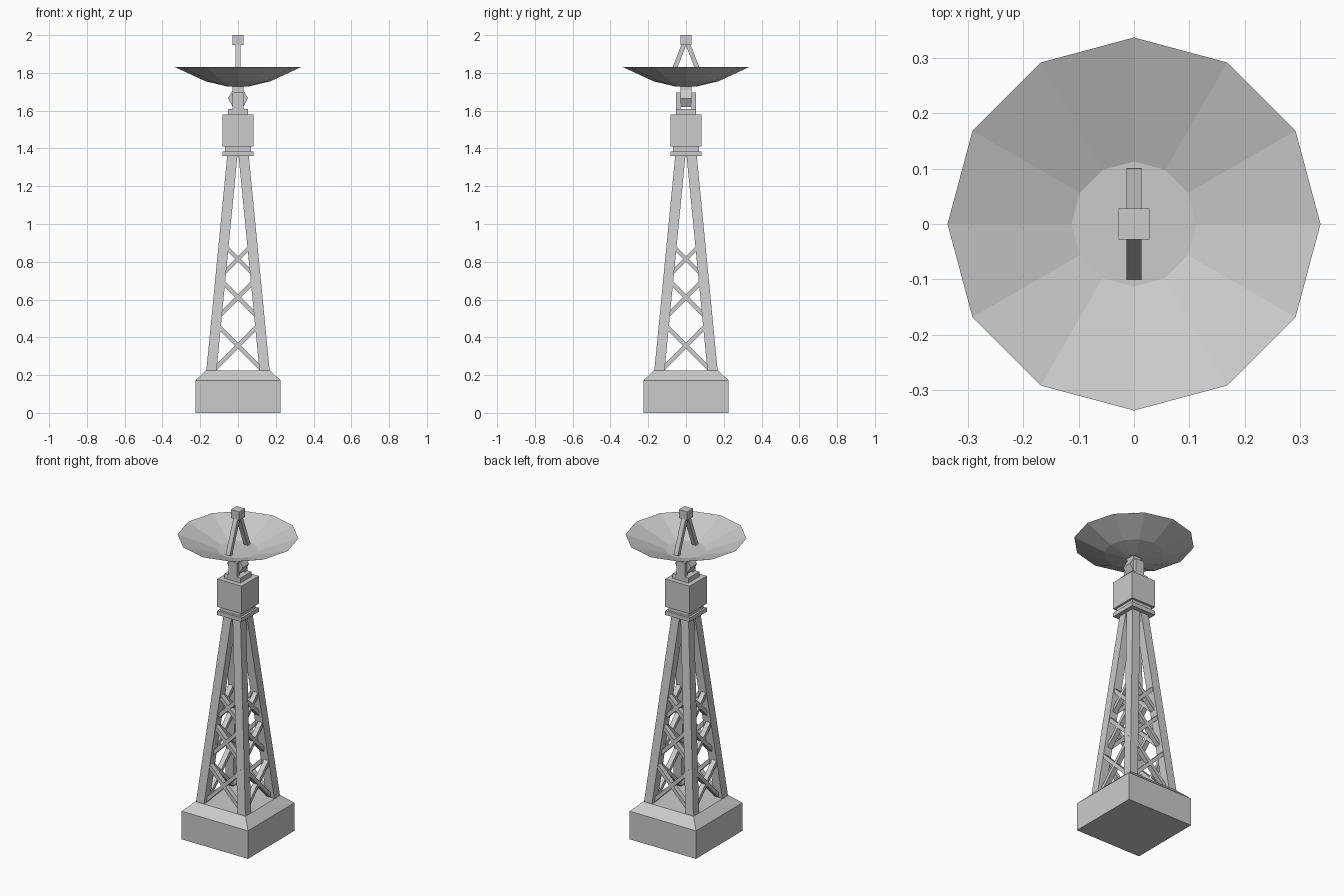
import bpy, bmesh, math
from mathutils import Vector

if "Cube" in bpy.data.objects:
    bpy.data.objects.remove(bpy.data.objects["Cube"])


def make(name, build):
    bm = bmesh.new()
    build(bm)
    bmesh.ops.recalc_face_normals(bm, faces=bm.faces)
    me = bpy.data.meshes.new(name)
    bm.to_mesh(me)
    bm.free()
    ob = bpy.data.objects.new(name, me)
    bpy.context.collection.objects.link(ob)
    return ob


def loft(name, rings):
    """Skin a stack of equal-length point rings and cap both ends."""
    def build(bm):
        vs = [[bm.verts.new(p) for p in r] for r in rings]
        n = len(vs[0])
        for a, b in zip(vs, vs[1:]):
            for i in range(n):
                j = (i + 1) % n
                bm.faces.new((a[i], a[j], b[j], b[i]))
        bm.faces.new(vs[0][::-1])
        bm.faces.new(vs[-1])
    return make(name, build)


def rect(x, y, hx, hy, z):
    return [(x - hx, y - hy, z), (x + hx, y - hy, z), (x + hx, y + hy, z), (x - hx, y + hy, z)]


def block(name, hx, hy, z0, z1, y=0):
    return loft(name, [rect(0, y, hx, hy, z0), rect(0, y, hx, hy, z1)])


def bar(name, a, b, normal, w, t):
    """Square-ended bar from a to b: w across, t along the normal."""
    a, b, n = Vector(a), Vector(b), Vector(normal)
    s = (b - a).normalized().cross(n).normalized()
    n = s.cross((b - a).normalized())
    return loft(name, [[p + s * w / 2 * i + n * t / 2 * j
                        for i, j in ((-1, -1), (1, -1), (1, 1), (-1, 1))] for p in (a, b)])


# Plinth with sloped shoulder
loft("plinth", [rect(0, 0, h, h, z) for h, z in ((0.225, 0), (0.225, 0.172), (0.17, 0.225))])

# Four leaning legs
for sx in (-1, 1):
    for sy in (-1, 1):
        loft("tower_leg", [rect(sx * c, sy * c, 0.027, 0.027, z)
                           for c, z in ((0.141, 0.22), (0.03, 1.362))])

# Crossed braces on all four sides
for zc, half in ((0.355, 0.125), (0.612, 0.1), (0.815, 0.085)):
    d = 0.141 - 0.111 * (zc - 0.22) / 1.142
    for k in range(4):
        n = Vector((round(math.sin(k * math.pi / 2)), -round(math.cos(k * math.pi / 2)), 0))
        side = Vector((-n.y, n.x, 0))
        for s in (-1, 1):
            off = side * half * s + Vector((0, 0, half))
            mid = n * d + Vector((0, 0, zc))
            bar("cross_brace", mid - off, mid + off, n, 0.022, 0.03)

# Platform, collar, equipment box
block("platform", 0.083, 0.083, 1.36, 1.385)
block("collar", 0.07, 0.07, 1.385, 1.41)
block("equipment_box", 0.083, 0.083, 1.41, 1.58)

# Yoke with hexagonal pivot
block("yoke_base", 0.053, 0.053, 1.58, 1.61)
for s in (-1, 1):
    block("yoke_arm", 0.029, 0.0125, 1.60, 1.695, s * 0.0405)
loft("pivot_hub", [[(0.053 * math.cos(i * math.pi / 3), y, 1.665 + 0.053 * math.sin(i * math.pi / 3))
                    for i in range(6)] for y in (-0.03, 0.03)])
block("dish_stem", 0.028, 0.028, 1.68, 1.735)

# Twelve-sided dish, outside then inside
profile = ((0.05, 1.727), (0.17, 1.755), (0.337, 1.832), (0.113, 1.75))
loft("dish", [[(r * math.cos(i * math.pi / 6), r * math.sin(i * math.pi / 6), z)
               for i in range(12)] for r, z in profile])

# Feed struts and receiver
for s in (-1, 1):
    bar("feed_strut", (0, s * 0.089, 1.75), (0, s * 0.008, 1.957), (1, 0, 0), 0.024, 0.028)
block("receiver", 0.028, 0.028, 1.948, 2.0)
